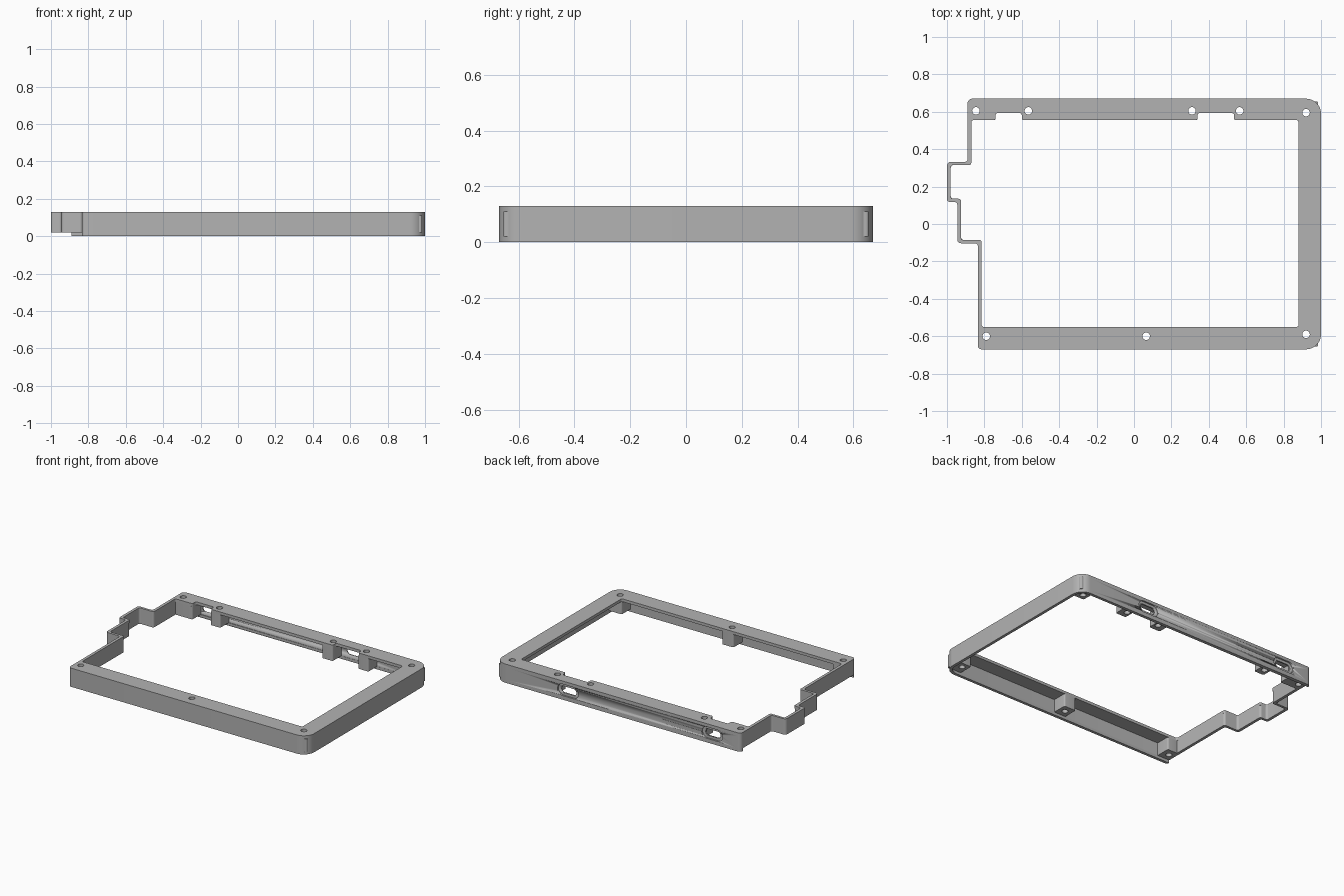
import bpy
from math import sin, cos, pi
from mathutils import Vector

if "Cube" in bpy.data.objects:
    bpy.data.objects.remove(bpy.data.objects["Cube"])

grey = bpy.data.materials.new("plain grey")
grey.use_nodes = True
grey.diffuse_color = (0.45, 0.45, 0.45, 1)
grey.node_tree.nodes["Principled BSDF"].inputs["Base Color"].default_value = grey.diffuse_color

TOP, FLANGE, STEP = 0.13, 0.11, 0.02   # top, flange underside, bottom recess


def rounded(corners, default=0.015):
    """Outline with an arc at each corner (x, y, optional radius)."""
    pts = [Vector(c[:2]) for c in corners]
    out = []
    for i, p in enumerate(pts):
        r = corners[i][2] if len(corners[i]) > 2 else default
        if r == 0:
            out.append(p)
            continue
        a = (pts[i - 1] - p).normalized()
        b = (pts[(i + 1) % len(pts)] - p).normalized()
        steps = 10 if r > 0.03 else 6
        for k in range(steps + 1):
            t = pi / 2 * k / steps
            out.append(p + r * (a + b) - r * (b * cos(t) + a * sin(t)))
    return out


def circle(x, y, r=0.02):
    return [Vector((x + r * cos(k * pi / 12), y + r * sin(k * pi / 12))) for k in range(24)]


def rect(x0, x1, y0, y1, r=0):
    return rounded([(x0, y0), (x1, y0), (x1, y1), (x0, y1)], r)


def smooth(obj):
    bpy.ops.object.select_all(action="DESELECT")
    obj.select_set(True)
    bpy.context.view_layer.objects.active = obj
    bpy.ops.object.shade_smooth_by_angle(angle=0.6)


def slab(name, loops, z0, z1):
    """Extrude filled outlines, inner loops becoming holes."""
    cu = bpy.data.curves.new(name, "CURVE")
    cu.dimensions, cu.fill_mode, cu.extrude = "2D", "BOTH", (z1 - z0) / 2
    for loop in loops:
        sp = cu.splines.new("POLY")
        sp.points.add(len(loop) - 1)
        for q, p in zip(sp.points, loop):
            q.co = (p.x, p.y, 0, 1)
        sp.use_cyclic_u = True
    obj = bpy.data.objects.new(name, cu)
    bpy.context.collection.objects.link(obj)
    bpy.ops.object.select_all(action="DESELECT")
    obj.select_set(True)
    bpy.context.view_layer.objects.active = obj
    bpy.ops.object.convert(target="MESH")
    obj = bpy.context.view_layer.objects.active
    bpy.ops.object.mode_set(mode="EDIT")
    bpy.ops.mesh.select_all(action="SELECT")
    bpy.ops.mesh.remove_doubles(threshold=0.0001)
    bpy.ops.mesh.normals_make_consistent(inside=False)
    bpy.ops.object.mode_set(mode="OBJECT")
    obj.location.z = (z0 + z1) / 2
    obj.data.materials.clear()
    obj.data.materials.append(grey)
    smooth(obj)
    return obj


# Outlines: the stepped left side is shared by the wall and the flange
outer = rounded([(-0.835, -0.67, 0.02), (1, -0.67, 0.08), (1, 0.67, 0.08), (-0.89, 0.67, 0.025),
                 (-0.89, 0.332), (-1, 0.332, 0.02), (-1, 0.118), (-0.945, 0.118),
                 (-0.945, -0.103, 0.02), (-0.835, -0.103)])
left_steps = [(-0.87, 0.315), (-0.98, 0.315), (-0.98, 0.135), (-0.925, 0.135),
              (-0.925, -0.085), (-0.815, -0.085)]
wall_inner = rounded([(-0.815, -0.65), (0.98, -0.65, 0.06), (0.98, 0.65, 0.06), (-0.87, 0.65)]
                     + left_steps)
flange_inner = rounded([(-0.815, -0.55), (0.88, -0.55), (0.88, 0.555),
                        (0.535, 0.555), (0.535, 0.593), (0.34, 0.593), (0.34, 0.555),
                        (-0.6, 0.555), (-0.6, 0.593), (-0.74, 0.593), (-0.74, 0.555),
                        (-0.87, 0.555)] + left_steps, 0.012)

# Screw positions, each with the block beneath it (x0, x1, y0, y1)
screws = {
    "back_right_boss": ((-0.845, 0.605), (-0.88, -0.74, 0.555, 0.66)),
    "port_boss_a": ((-0.565, 0.605), (-0.6, -0.525, 0.555, 0.66)),
    "port_boss_b": ((0.31, 0.605), (0.255, 0.34, 0.555, 0.66)),
    "port_boss_c": ((0.565, 0.605), (0.535, 0.615, 0.555, 0.66)),
    "back_left_boss": ((0.92, 0.595), (0.88, 0.985, 0.555, 0.655)),
    "front_left_boss": ((0.92, -0.59), (0.88, 0.985, -0.655, -0.55)),
    "front_middle_boss": ((0.065, -0.6), (0.02, 0.11, -0.66, -0.55)),
    "front_right_boss": ((-0.79, -0.6), (-0.825, -0.74, -0.66, -0.55)),
}

# Top flange with screw holes
slab("top_flange", [outer, flange_inner] + [circle(*s[0]) for s in screws.values()], FLANGE, TOP)

# Screw blocks
for name, (hole, box) in screws.items():
    slab(name, [rect(*box, 0.01), circle(*hole)], STEP, FLANGE)

# Side wall, and the lower lip on three sides only
wall = slab("side_wall", [outer, wall_inner], STEP, FLANGE)
lip = rounded([(-0.835, -0.67, 0.02), (1, -0.67, 0.08), (1, 0.67, 0.08), (-0.89, 0.67, 0.025),
               (-0.89, 0.65, 0), (0.98, 0.65, 0.06), (0.98, -0.65, 0.06), (-0.835, -0.65, 0)])
slab("lower_lip", [lip], 0, STEP)


# Rounded port slots through the back wall, each in a shallow recess
def cut_slot(x, width, height, y0, y1):
    pill = rect(-width / 2, width / 2, -height / 2, height / 2, height / 2 - 0.001)
    cutter = slab("slot_cutter", [pill], -(y1 - y0) / 2, (y1 - y0) / 2)
    cutter.rotation_euler.x = pi / 2
    cutter.location = (x, (y0 + y1) / 2, 0.068)
    cutter.hide_render = True
    cutter.hide_viewport = True
    mod = wall.modifiers.new("slot", "BOOLEAN")
    mod.operation, mod.solver, mod.object = "DIFFERENCE", "EXACT", cutter


for port_x in (-0.67, 0.44):
    cut_slot(port_x, 0.16, 0.08, 0.659, 0.7)
    cut_slot(port_x, 0.115, 0.045, 0.6, 0.7)
smooth(wall)
